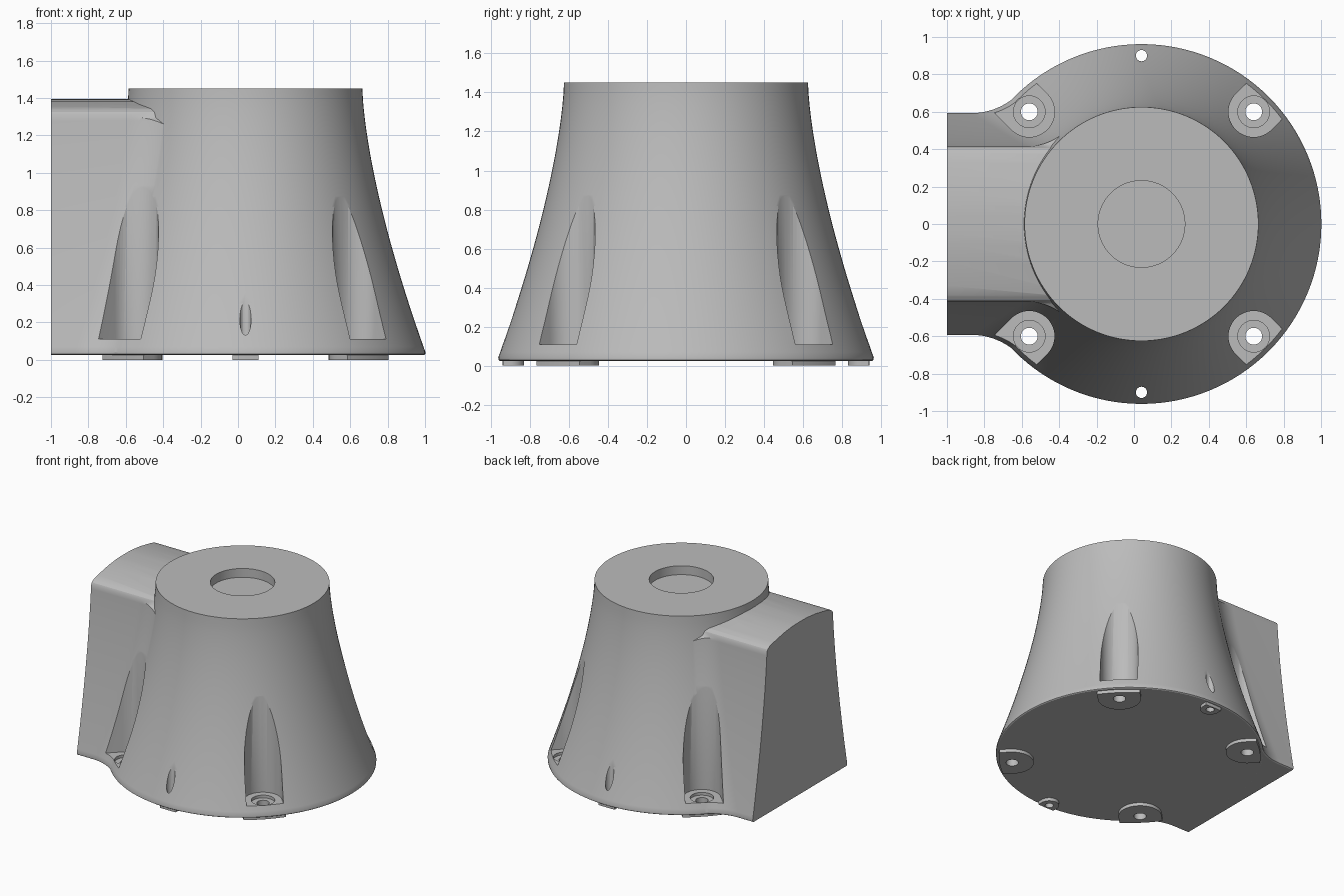
import bpy, bmesh
from math import sin, cos, pi, sqrt, atan2

cube = bpy.data.objects.get("Cube")
if cube:
    bpy.data.objects.remove(cube)

CX = 0.04       # axis of the round body
TOP = 1.45
BASE = 0.025    # underside, above the feet

grey = bpy.data.materials.new("plain grey")
grey.use_nodes = True
grey.diffuse_color = (0.5, 0.5, 0.5, 1)
shader = next(n for n in grey.node_tree.nodes if n.type == 'BSDF_PRINCIPLED')
shader.inputs["Base Color"].default_value = grey.diffuse_color


def loft(name, rings):
    """Closed solid through rings of equal point count."""
    bm = bmesh.new()
    vs = [[bm.verts.new(p) for p in ring] for ring in rings]
    n = len(vs[0])
    for a, b in zip(vs, vs[1:]):
        for i in range(n):
            j = (i + 1) % n
            bm.faces.new((a[i], a[j], b[j], b[i]))
    bm.faces.new(vs[0])
    bm.faces.new(vs[-1])
    bmesh.ops.recalc_face_normals(bm, faces=bm.faces)
    mesh = bpy.data.meshes.new(name)
    bm.to_mesh(mesh)
    bm.free()
    mesh.materials.append(grey)
    ob = bpy.data.objects.new(name, mesh)
    bpy.context.scene.collection.objects.link(ob)
    return ob


def prism(name, outline, z0, z1):
    return loft(name, [[(x, y, z) for x, y in outline] for z in (z0, z1)])


def circle(x, y, r, n=32):
    return [(x + r * cos(2 * pi * i / n), y + r * sin(2 * pi * i / n)) for i in range(n)]


def combine(ob, tool, operation):
    """Apply a boolean and discard the tool."""
    tool.hide_render = True
    mod = ob.modifiers.new(operation, 'BOOLEAN')
    mod.operation = operation
    mod.solver = 'EXACT'
    mod.object = tool
    bpy.context.view_layer.update()
    deps = bpy.context.evaluated_depsgraph_get()
    mesh = bpy.data.meshes.new_from_object(ob.evaluated_get(deps))
    ob.modifiers.clear()
    ob.data = mesh
    bpy.data.objects.remove(tool)


def radius(z):
    return 0.625 + 0.352 * max(0, 1 - z / TOP) ** 1.5


def half_width(z):
    return 0.41 + (radius(z) - 0.63) * 0.55


def arm_outline(z, inset):
    """Straight arm flaring tangentially into the round body."""
    r, w, f = radius(z) - 0.004 - inset, half_width(z) - inset, 0.36
    d = sqrt((r + f) ** 2 - (w + f) ** 2)
    end = atan2(-(w + f), d)
    side = [(-1, w)]
    for i in range(15):
        a = -pi / 2 + (end + pi / 2) * i / 14
        side.append((CX - d + f * cos(a), w + f + f * sin(a)))
    return side + [(x, -y) for x, y in reversed(side)]


def tongue(x, y, r, reach):
    """Half round towards the axis, straight sides outwards, arc at the reach."""
    dist = sqrt((x - CX) ** 2 + y ** 2)
    ux, uy = (x - CX) / dist, y / dist
    pts = []
    for i in range(25):
        a = pi / 2 + pi * i / 24
        pts.append((dist + r * cos(a), r * sin(a)))
    for i in range(9):
        s = -r + 2 * r * i / 8
        pts.append((sqrt(reach ** 2 - s * s), s))
    return [(CX + u * ux - s * uy, u * uy + s * ux) for u, s in pts]


# Flared round body
levels = [(BASE, 0.014), (0.03, 0.005), (0.042, 0)]
levels += [(0.07 + (TOP - 0.07) * i / 24, 0) for i in range(25)]
body = loft("flared_housing",
            [[(x, y, z) for x, y in circle(CX, 0, radius(z) - d, 128)] for z, d in levels])

# Side arm with an arched top
arm = loft("side_arm", [[(x, y, z + 0.0005) for x, y in arm_outline(z, d)]
                        for z, d in levels[:-1]])
half = [(0.9, 1.2), (0.47, 1.26), (0.42, 1.295), (0.405, 1.325), (0.38, 1.342),
        (0.33, 1.355), (0.2, 1.38), (0.1, 1.391)]
arch = [(0.9, -0.2)] + half + [(0, 1.395)] + [(-y, z) for y, z in reversed(half)] + [(-0.9, -0.2)]
combine(arm, loft("arch", [[(x, y, z) for y, z in arch] for x in (-1.2, 0.2)]), 'INTERSECT')
combine(body, arm, 'UNION')

# Feet under the fixing points
corners = [(CX + sx * 0.6, sy * 0.6) for sx in (-1, 1) for sy in (-1, 1)]
pins = [(CX, -0.9), (CX, 0.9)]
for spots, r in ((corners, 0.155), (pins, 0.07)):
    for x, y in spots:
        combine(body, prism("foot", tongue(x, y, r, 0.94), 0, 0.04), 'UNION')

# Screw pockets, counterbores and through holes
for x, y in corners:
    combine(body, prism("pocket", tongue(x, y, 0.135, 1.15), 0.11, 1.2), 'DIFFERENCE')
    combine(body, prism("counterbore", circle(x, y, 0.085), 0.088, 0.2), 'DIFFERENCE')
    combine(body, prism("screw_hole", circle(x, y, 0.045), -0.1, 0.3), 'DIFFERENCE')
for x, y in pins:
    combine(body, prism("pin_hole", circle(x, y, 0.03), -0.1, 0.6), 'DIFFERENCE')

# Shallow round recess in the top
combine(body, prism("recess", circle(CX, 0, 0.232, 64), TOP - 0.07, TOP + 0.1), 'DIFFERENCE')

# Smooth shading with sharp edges kept
bpy.ops.object.select_all(action='DESELECT')
body.select_set(True)
bpy.context.view_layer.objects.active = body
bpy.ops.object.shade_smooth_by_angle(angle=0.5)
